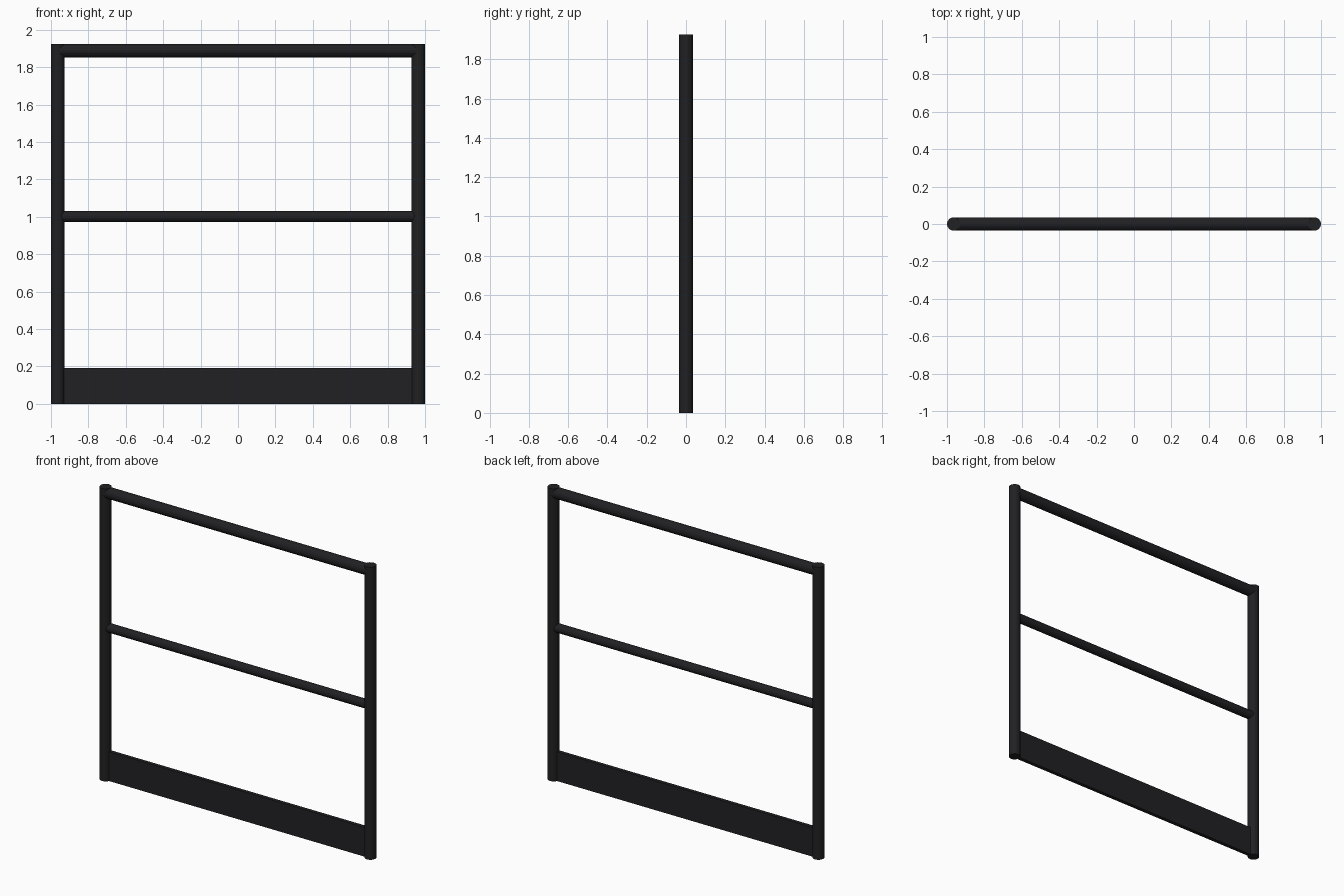
import bpy
from math import pi

if "Cube" in bpy.data.objects:
    bpy.data.objects.remove(bpy.data.objects["Cube"])

H, POST_X, R = 1.925, 0.964, 0.036

black = bpy.data.materials.new("black_paint")
black.diffuse_color = (0.015, 0.015, 0.017, 1)
black.use_nodes = True
black.node_tree.nodes["Principled BSDF"].inputs["Base Color"].default_value = black.diffuse_color


def finish(name):
    ob = bpy.context.object
    ob.name = name
    ob.data.materials.append(black)
    return ob


def tube(name, radius, length, loc, rot=(0, 0, 0)):
    bpy.ops.mesh.primitive_cylinder_add(vertices=16, radius=radius, depth=length,
                                        location=loc, rotation=rot)
    return finish(name)


# Upright posts
for side, name in ((-1, "left_post"), (1, "right_post")):
    tube(name, R, H, (side * POST_X, 0, H / 2))

# Horizontal rails, running between the post centres
for name, r, z in (("top_rail", R, H - R), ("middle_rail", 0.029, 1.002)):
    tube(name, r, 2 * POST_X, (0, 0, z), (0, pi / 2, 0))

# Thin toe board along the bottom
bpy.ops.mesh.primitive_cube_add(size=1, location=(0, 0, 0.096))
board = finish("toe_board")
board.scale = (2 * POST_X - 0.03, 0.025, 0.192)
